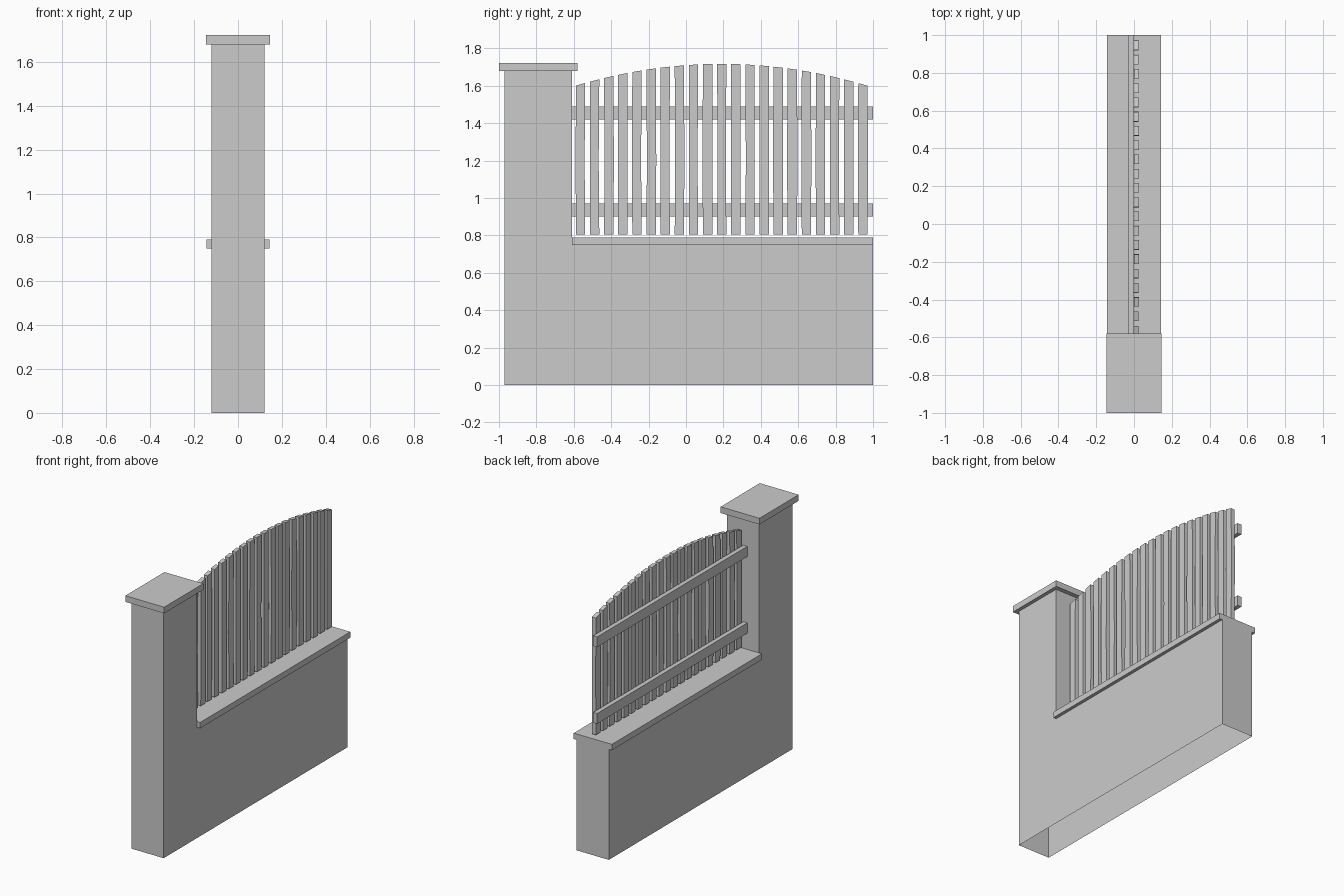
import bpy, bmesh, random

if "Cube" in bpy.data.objects:
    bpy.data.objects.remove(bpy.data.objects["Cube"])

random.seed(4)


def extrude_profile(name, points, x0, x1, open_bottom=False):
    """Extrude a closed (y, z) outline along x from x0 to x1."""
    bm = bmesh.new()
    face = bm.faces.new([bm.verts.new((x0, y, z)) for y, z in points])
    result = bmesh.ops.extrude_face_region(bm, geom=[face], use_keep_orig=True)
    moved = [g for g in result["geom"] if isinstance(g, bmesh.types.BMVert)]
    bmesh.ops.translate(bm, verts=moved, vec=(x1 - x0, 0, 0))
    bmesh.ops.recalc_face_normals(bm, faces=bm.faces)
    if open_bottom:
        low = [f for f in bm.faces if all(v.co.z < 1e-5 for v in f.verts)]
        bmesh.ops.delete(bm, geom=low, context="FACES_ONLY")
    mesh = bpy.data.meshes.new(name)
    bm.to_mesh(mesh)
    bm.free()
    obj = bpy.data.objects.new(name, mesh)
    bpy.context.collection.objects.link(obj)
    return obj


def box(name, x0, x1, y0, y1, z0, z1):
    return extrude_profile(name, [(y0, z0), (y1, z0), (y1, z1), (y0, z1)], x0, x1)


def arch(y):
    """Height of the curved fence top."""
    return 1.717 - 0.117 * ((y - 0.19) / 0.78) ** 2


# Low wall and pillar in one shell, open underneath
extrude_profile("wall_and_pillar",
                [(-0.97, 0), (1, 0), (1, 0.75), (-0.61, 0.75), (-0.61, 1.68), (-0.97, 1.68)],
                -0.121, 0.121, open_bottom=True)

# Flat capping slabs
box("pillar_cap", -0.146, 0.146, -1.0, -0.58, 1.68, 1.722)
box("wall_coping", -0.143, 0.143, -0.61, 1.0, 0.75, 0.79)

# Horizontal rails behind the pickets
for label, z in (("lower", 0.90), ("upper", 1.42)):
    box(label + "_rail", -0.033, -0.003, -0.615, 1.0, z, z + 0.07)

# Slightly uneven pickets cut to the arch
for i in range(21):
    y = -0.564 + i * 0.0755
    x = random.uniform(-0.004, -0.001)
    left, right = y - 0.025, y + 0.025
    bend = [random.uniform(-0.004, 0.004) for _ in range(2)]
    outline = [(left, 0.805), (right, 0.805), (right + bend[0], 1.2), (right, arch(right)),
               (left, arch(left)), (left + bend[1], 1.2)]
    extrude_profile(f"picket_{i + 1:02d}", outline, x, x + 0.028)
